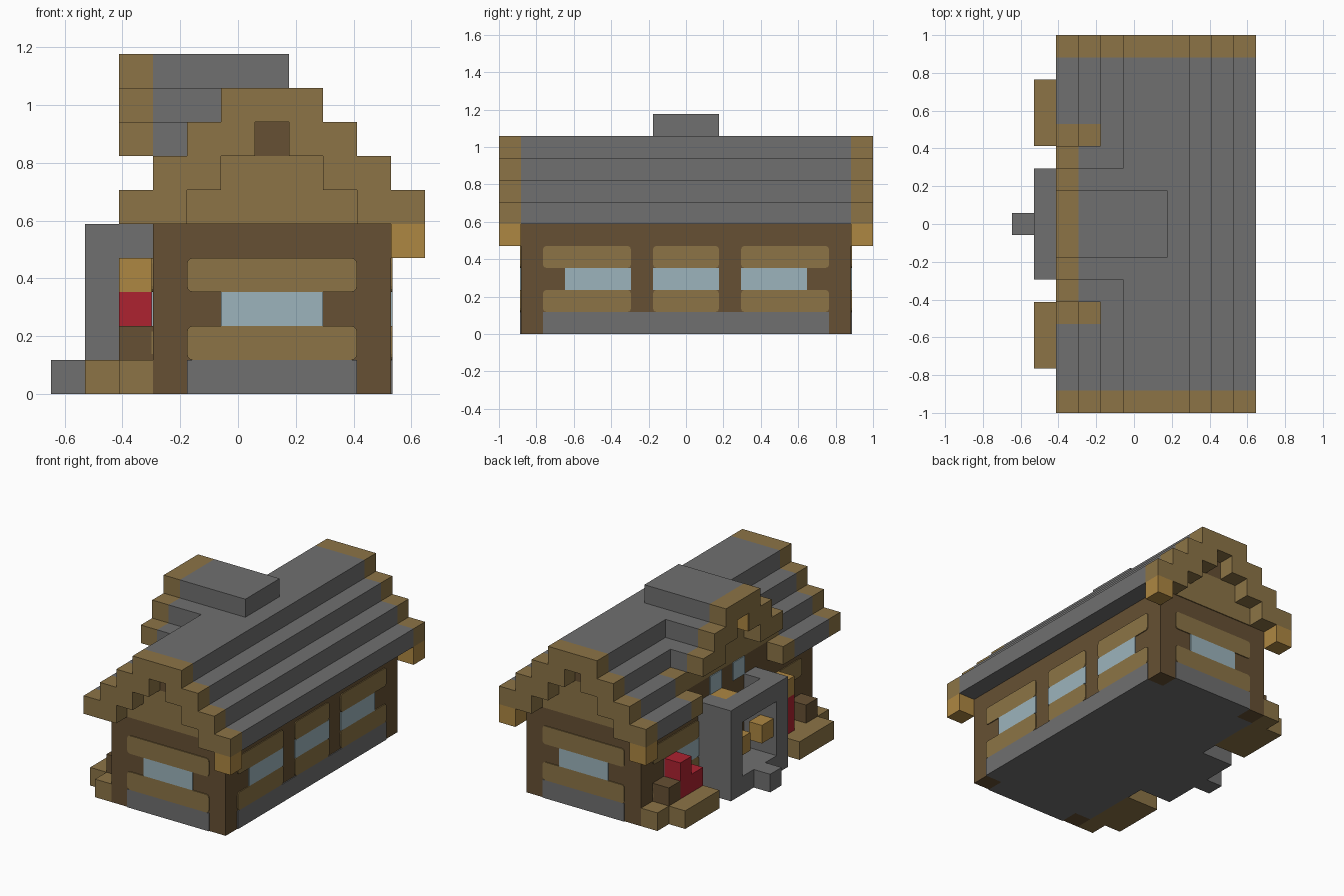
import bpy, bmesh
from mathutils import Vector

if "Cube" in bpy.data.objects:
    bpy.data.objects.remove(bpy.data.objects["Cube"])

U = 2 / 17      # one building block
THIN = 0.05     # plate thickness in blocks


def make_material(name, hex_code):
    rgb = [int(hex_code[n:n + 2], 16) / 255 for n in (0, 2, 4)]
    lin = [c / 12.92 if c < 0.04045 else ((c + 0.055) / 1.055) ** 2.4 for c in rgb]
    mat = bpy.data.materials.new(name)
    mat.use_nodes = True
    mat.diffuse_color = (*lin, 1)
    mat.node_tree.nodes["Principled BSDF"].inputs["Base Color"].default_value = (*lin, 1)
    return mat


STONE = make_material("grey stone", "707070")
DARK = make_material("dark timber", "665033")
LIGHT = make_material("light timber", "8C7446")
HONEY = make_material("honey timber", "AE8742")
GLASS = make_material("pale blue glass", "9CB4BC")
RED = make_material("red flowers", "AD2230")


def box(name, mat, x, y, z, round_axis=None):
    """Box from block ranges; round_axis softens the corners of a plate."""
    low = Vector(((x[0] - 5.5) * U, (y[0] - 8.5) * U, z[0] * U))
    high = Vector(((x[1] - 5.5) * U, (y[1] - 8.5) * U, z[1] * U))
    bm = bmesh.new()
    bmesh.ops.create_cube(bm, size=1)
    for v in bm.verts:
        v.co = Vector([(low[a] + high[a]) / 2 + v.co[a] * (high[a] - low[a]) for a in range(3)])
    if round_axis is not None:
        edges = [e for e in bm.edges
                 if abs((e.verts[0].co - e.verts[1].co).normalized()[round_axis]) > 0.9]
        bmesh.ops.bevel(bm, geom=edges, offset=0.02, segments=3, profile=0.5, affect='EDGES')
    mesh = bpy.data.meshes.new(name)
    bm.to_mesh(mesh)
    bm.free()
    mesh.materials.append(mat)
    obj = bpy.data.objects.new(name, mesh)
    bpy.context.collection.objects.link(obj)
    return obj


def both(span):
    """A y range and its mirror image front to back."""
    return (span, (17 - span[1], 17 - span[0]))


# Walls and foundation
box("walls", DARK, (3, 10), (1, 16), (THIN, 5))
box("foundation", STONE, (3, 10), (2, 15), (0, THIN))
for y in both((1, 2)):
    box("foundation_end", STONE, (4, 9), y, (0, THIN))
    for x in ((3, 4), (9, 10)):
        box("corner_post_foot", DARK, x, y, (0, THIN))

# End wall panels and windows
for y in both((1 - THIN, 1)):
    box("end_plinth", STONE, (4, 9), y, (0, 1))
    box("end_lower_panel", LIGHT, (4, 9), y, (1, 2), 1)
    box("end_window", GLASS, (5, 8), y, (2, 3))
    box("end_upper_panel", LIGHT, (4, 9), y, (3, 4), 1)

# Side wall panels and windows
for x, bays in (((10, 10 + THIN), ("end", "middle")), ((3 - THIN, 3), ("end",))):
    box("side_plinth", STONE, x, (2, 15), (0, 1))
    for bay in bays:
        for y in (both((2, 6)) if bay == "end" else ((7, 10),)):
            box("side_lower_panel", LIGHT, x, y, (1, 2), 0)
            box("side_upper_panel", LIGHT, x, y, (3, 4), 0)
    for y in both((3, 6)):
        box("side_window", GLASS, x, y, (2, 3))
    if "middle" in bays:
        box("side_window", GLASS, x, (7, 10), (2, 3))

# Stepped main roof with timber ends
for step in range(4):
    z = (5 + step, 6 + step)
    left, right = 2 + step, 11 - step
    core = left + 2 if step < 2 else left
    box("roof_step", STONE, (core, right), (1, 16), z)
    if step < 2:
        for y in both((1, 4)):
            box("roof_side_step", STONE, (left, left + 2), y, z)
        for y in both((4, 5)):
            box("roof_cut_trim", LIGHT, (left, left + 2), y, z)
    for y in both((0, 1)):
        if step < 3:
            box("gable_trim", LIGHT, (left, left + 2), y, z)
            box("gable_trim", LIGHT, (right - 2, right), y, z)
        else:
            box("gable_peak", LIGHT, (left, right), y, z)
    if step < 3:
        for y in both((1 - THIN, 1)):
            box("gable_wall", DARK if step == 2 else LIGHT, (left + 2, right - 2), y, z)

# Eave brackets
for x, y in (((10, 11), (0, 1)), ((10, 11), (16, 17)), ((2, 3), (16, 17))):
    box("eave_bracket", HONEY, x, y, (4, 5))

# Dormer
box("dormer_lower_wall", DARK, (3, 4), (5, 12), (5, 6))
box("dormer_middle_wall", LIGHT, (3, 5), (5, 12), (6, 7))
box("dormer_upper_wall", LIGHT, (3, 4), (7, 10), (7, 8))
box("dormer_vent", DARK, (3, 5), (8, 9), (8, 9))
box("dormer_vent_side", HONEY, (2.02, 3), (8, 8 + THIN), (8, 9))
for y in both((5, 7)):
    box("dormer_trim", LIGHT, (2, 3), y, (7, 8))
    box("dormer_roof", STONE, (3, 4), y, (7, 8))
for y in both((6, 8)):
    box("dormer_trim", LIGHT, (2, 3), y, (8, 9))
    box("dormer_roof", STONE, (3, 5), y, (8, 9))
box("dormer_peak", LIGHT, (2, 3), (7, 10), (9, 10))
box("dormer_ridge", STONE, (3, 7), (7, 10), (9, 10))
for y in both((7, 8)):
    box("dormer_window", GLASS, (3 - THIN, 3), y, (5, 6))

# Stone porch
for y in both((6, 7)):
    box("porch_side", STONE, (1, 3), y, (0, 5))
for y in both((7, 8)):
    box("porch_rail", HONEY, (1.2, 2), y, (2, 3))
box("porch_floor", STONE, (1, 3), (7, 10), (0, 1))
box("porch_lintel", STONE, (1, 2), (7, 10), (4, 5))
box("porch_ledge", HONEY, (2, 3), (9, 10), (4, 5))
box("porch_step", STONE, (0, 1), (8, 9), (0, 1))

# Planters with flowers
for y in both((2, 5)):
    box("planter_front", LIGHT, (1, 2), y, (0, 1))
for y in both((1, 5)):
    box("planter_back", LIGHT, (2, 3), y, (0, 1))
for y in both((2, 3)):
    box("planter_soil", DARK, (2, 3), y, (1, 2))
box("back_tall_flowers", RED, (2, 3), (13, 14), (1, 3))
box("back_short_flowers", RED, (2, 3), (12, 13), (1, 2))
box("front_flowers", RED, (2, 3), (4, 5), (1, 3))
box("front_lantern", HONEY, (2, 3), (4, 5), (3, 4))
